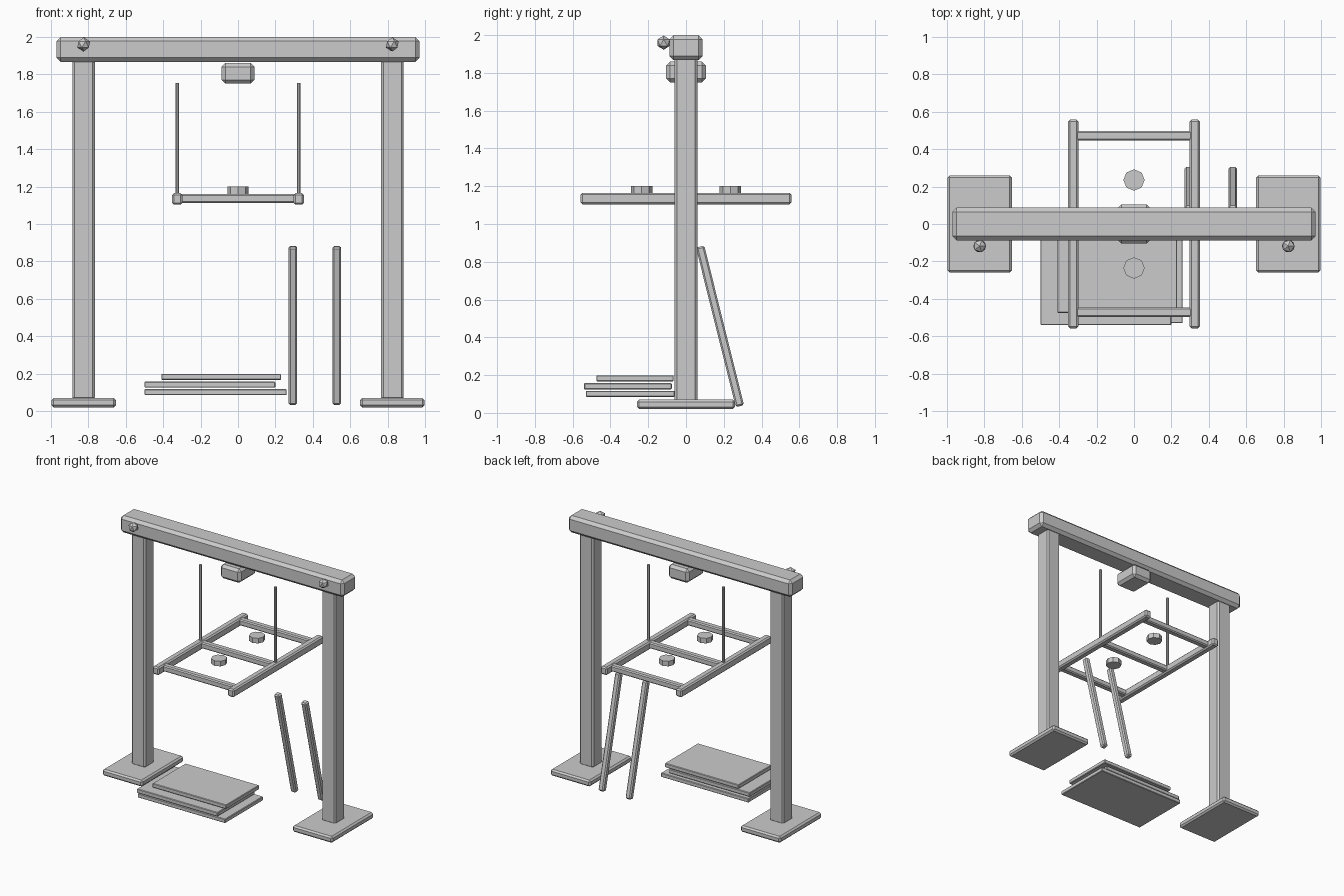
import bpy, math

if "Cube" in bpy.data.objects:
    bpy.data.objects.remove(bpy.data.objects["Cube"])


def box(name, x, y, z, bevel=0.01, rot=(0, 0, 0)):
    """Chamfered box from (min, max) ranges on each axis."""
    loc = [(a + b) / 2 for a, b in (x, y, z)]
    bpy.ops.mesh.primitive_cube_add(size=1, location=loc, rotation=rot)
    ob = bpy.context.object
    ob.name = name
    ob.scale = [b - a for a, b in (x, y, z)]
    bpy.ops.object.transform_apply(location=False, rotation=False, scale=True)
    if bevel:
        m = ob.modifiers.new("chamfer", 'BEVEL')
        m.width = bevel
        m.segments = 1
    return ob


def around(c, w):
    return (c - w / 2, c + w / 2)


def cylinder(name, loc, r, depth, sides, turn=0):
    bpy.ops.mesh.primitive_cylinder_add(vertices=sides, radius=r, depth=depth,
                                        location=loc, rotation=(0, 0, turn))
    bpy.context.object.name = name


# Top beam and the hanging block below it
box("top_beam", (-0.97, 0.97), (-0.087, 0.087), (1.867, 2.0), 0.022)
box("hanger_block", (-0.088, 0.088), (-0.105, 0.105), (1.75, 1.86), 0.02)

# Parts repeated left and right
for side, s in (("left", -1), ("right", 1)):
    box(side + "_foot", around(s * 0.825, 0.345), around(0, 0.52), (0.02, 0.07), 0.012)
    box(side + "_post", around(s * 0.825, 0.12), around(0, 0.12), (0.06, 1.88), 0.012)
    bpy.ops.mesh.primitive_ico_sphere_add(subdivisions=1, radius=0.038,
                                          location=(s * 0.825, -0.118, 1.96))
    bpy.context.object.name = side + "_bolt"
    box(side + "_rail", around(s * 0.325, 0.055), around(0, 1.115), (1.103, 1.165), 0.01)
    cylinder(side + "_rod", (s * 0.325, 0, 1.445), 0.01, 0.62, 8)

# Frame crossbars
for name, y in (("front", -0.472), ("middle", 0), ("back", 0.472)):
    box(name + "_crossbar", (-0.325, 0.325), around(y, 0.05), (1.113, 1.16), 0.008)

# Round pads floating within the frame
for name, y in (("front", -0.235), ("back", 0.235)):
    cylinder(name + "_pad", (0, y, 1.18), 0.057, 0.04, 8)

# Two leaning poles
for i, x in enumerate((0.293, 0.528)):
    box(f"leaning_pole_{i + 1}", around(x, 0.045), around(0.18, 0.045),
        around(0.458, 0.87), 0.009, (math.radians(14), 0, 0))

# Stack of loose boards
boards = [((-0.5, 0.26), (-0.53, -0.06), (0.085, 0.117)),
          ((-0.5, 0.20), (-0.54, -0.075), (0.125, 0.157)),
          ((-0.41, 0.23), (-0.475, -0.065), (0.167, 0.199))]
for i, b in enumerate(boards):
    box(f"board_{i + 1}", *b, 0.004)
